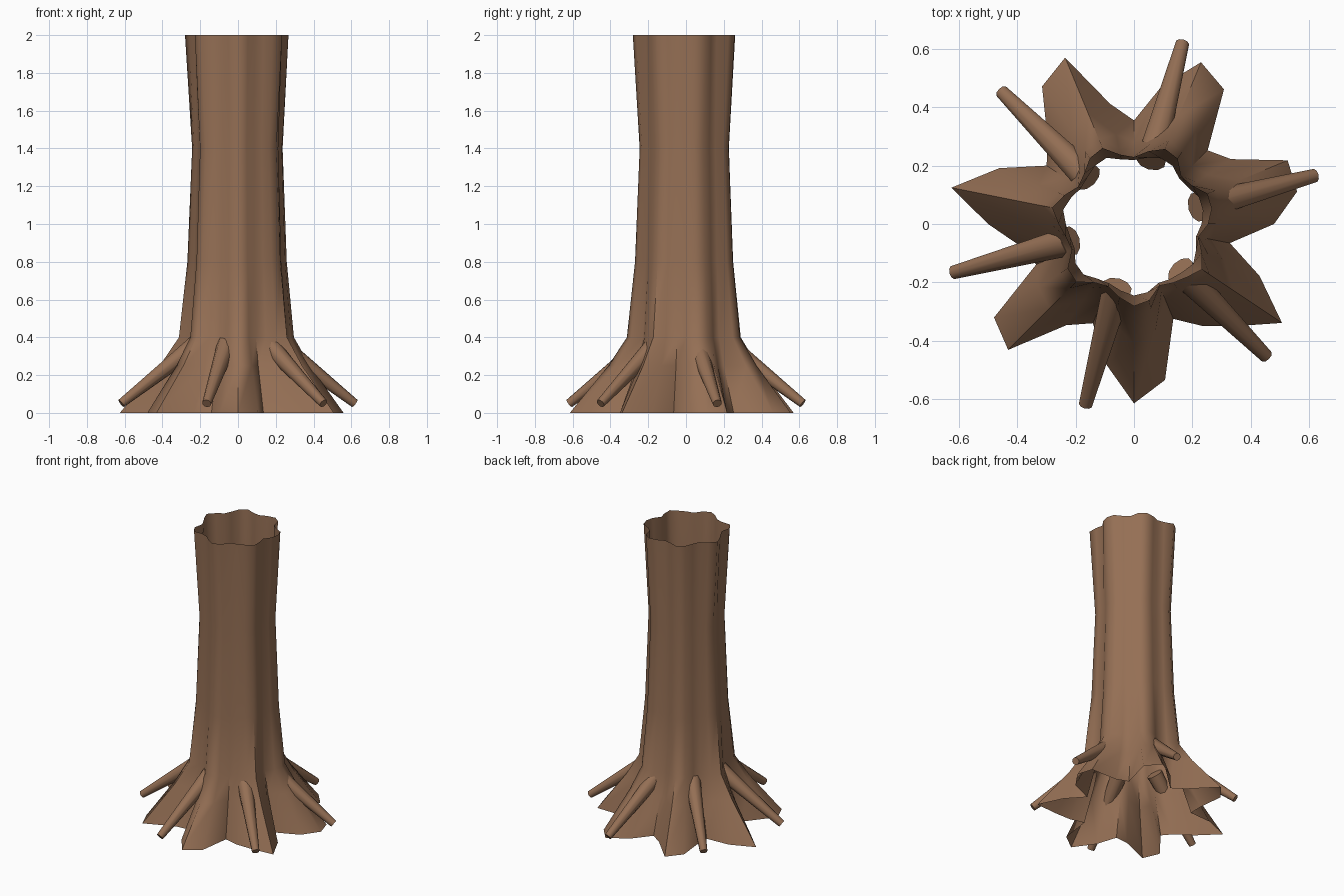
import bpy, bmesh
from math import sin, cos, pi, radians
from mathutils import Vector

cube = bpy.data.objects.get("Cube")
if cube:
    bpy.data.objects.remove(cube)

# Bark colour
bark = bpy.data.materials.new("brown_bark")
bark.use_nodes = True
colour = (0.30, 0.16, 0.09, 1)
bark.diffuse_color = colour
bark.node_tree.nodes["Principled BSDF"].inputs["Base Color"].default_value = colour


def finish(name, bm, angle):
    """Turn a bmesh into a smooth-shaded bark object."""
    mesh = bpy.data.meshes.new(name)
    bm.to_mesh(mesh)
    bm.free()
    mesh.materials.append(bark)
    obj = bpy.data.objects.new(name, mesh)
    bpy.context.collection.objects.link(obj)
    bpy.ops.object.select_all(action="DESELECT")
    obj.select_set(True)
    bpy.context.view_layer.objects.active = obj
    bpy.ops.object.shade_smooth_by_angle(angle=radians(angle))
    return obj


# Trunk: open tube with seven uneven buttress lobes that fade with height
flare = [.48, .57, .57, .40, .357, .555, .60, .48,
         .355, .42, .617, .567, .42, .36, .50, .638,
         .50, .395, .363, .577, .61, .417, .368, .49,
         .615, .545, .352, .42, .495, .61, .466, .335]
sides = len(flare)
mean = sum(flare) / sides

# Each level: height, mean radius, strength of the lobes
levels = [(0, mean, 1), (.25, .345, .5), (.4, .28, .25),
          (.8, .25, .15), (1.4, .232, .1), (2, .255, .2)]

bm = bmesh.new()
rings = []
for z, radius, lobe in levels:
    ring = []
    for k, foot in enumerate(flare):
        a = 2 * pi * k / sides
        r = radius + lobe * (foot - mean)
        ring.append(bm.verts.new((r * cos(a), r * sin(a), z)))
    rings.append(ring)
for low, high in zip(rings, rings[1:]):
    for k in range(sides):
        n = (k + 1) % sides
        bm.faces.new((low[k], low[n], high[n], high[k]))
finish("trunk", bm, 60)


# Roots: six tapered pegs leaning out and down around the base
def add_root(index):
    a = radians(15 + 60 * index)
    out = Vector((cos(a), sin(a), 0))
    start = out * .225 + Vector((0, 0, .365))
    tip = out * .64 + Vector((0, 0, .05))
    axis = tip - start
    bm = bmesh.new()
    bmesh.ops.create_cone(bm, cap_ends=True, segments=10, radius1=.052,
                          radius2=.024, depth=axis.length)
    obj = finish(f"root_{index + 1}", bm, 40)
    obj.rotation_mode = "QUATERNION"
    obj.rotation_quaternion = axis.to_track_quat("Z", "Y")
    obj.location = (start + tip) / 2


for i in range(6):
    add_root(i)
